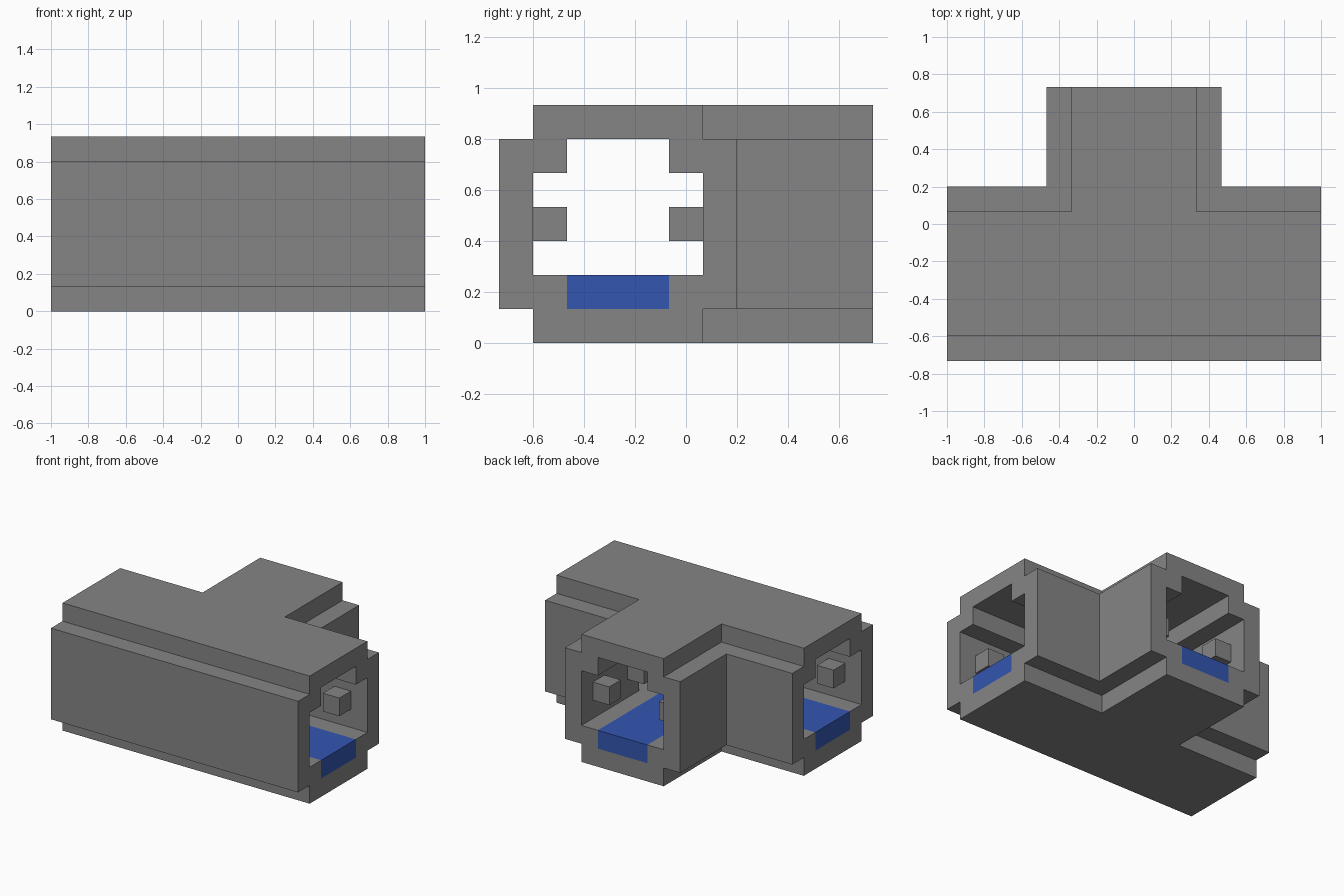
import bpy
import bmesh
from mathutils import Vector

if "Cube" in bpy.data.objects:
    bpy.data.objects.remove(bpy.data.objects["Cube"], do_unlink=True)

NX, NY, NZ = 15, 11, 7
U = 2 / NX                      # size of one block
ORIGIN = Vector((-NX * U / 2, -NY * U / 2, 0))


def material(name, rgb):
    mat = bpy.data.materials.new(name)
    mat.use_nodes = True
    color = (*rgb, 1)
    mat.diffuse_color = color
    mat.node_tree.nodes["Principled BSDF"].inputs["Base Color"].default_value = color
    return mat


def tee(i, j, inset):
    """T-shaped plan: a long run plus a rear branch, narrowed by inset."""
    run = inset <= j <= 6 - inset
    branch = j >= 3 and abs(i - 7) <= 3 - inset
    return run or branch


def cells(levels, rule):
    return {(i, j, k) for k in levels for i in range(NX) for j in range(NY) if rule(i, j)}


def ring(outer):
    """Plan band one block wide along the sides of the T, open at its ends."""
    return lambda i, j: tee(i, j, outer) and not tee(i, j, outer + 1)


def build(name, part, solid, mat):
    """Skin the exposed sides of a part's blocks and merge flat areas."""
    bm = bmesh.new()
    for cell in part:
        for axis in range(3):
            for side in (0, 1):
                step = list(cell)
                step[axis] += 2 * side - 1
                if tuple(step) in solid:
                    continue
                corners = []
                for a, b in ((0, 0), (1, 0), (1, 1), (0, 1)):
                    p = Vector(cell)
                    p[axis] += side
                    p[(axis + 1) % 3] += a
                    p[(axis + 2) % 3] += b
                    corners.append(bm.verts.new(p * U + ORIGIN))
                bm.faces.new(corners if side else corners[::-1])
    bmesh.ops.remove_doubles(bm, verts=bm.verts, dist=U / 100)
    bmesh.ops.dissolve_limit(bm, angle_limit=0.01, verts=bm.verts, edges=bm.edges)
    bmesh.ops.triangulate(bm, faces=[f for f in bm.faces if len(f.verts) > 4])
    mesh = bpy.data.meshes.new(name)
    bm.to_mesh(mesh)
    bm.free()
    mesh.materials.append(mat)
    bpy.context.collection.objects.link(bpy.data.objects.new(name, mesh))


grey = material("hull grey", (0.235, 0.235, 0.235))
blue = material("floor blue", (0.033, 0.093, 0.434))

# Studs sit at every third block along the inner walls
in_band = ring(1)


def stud_rule(i, j):
    spaced = i % 3 == 1 if j <= 5 else j % 3 == 0
    return in_band(i, j) and spaced


parts = {
    "base_plate": (cells([0], lambda i, j: tee(i, j, 1)), grey),
    "floor_edges": (cells([1], lambda i, j: tee(i, j, 0) and not tee(i, j, 2)), grey),
    "floor_walkway": (cells([1], lambda i, j: tee(i, j, 2)), blue),
    "outer_walls": (cells(range(2, 6), ring(0)), grey),
    "wall_studs": (cells([3], stud_rule), grey),
    "ceiling_rails": (cells([5], in_band), grey),
    "roof_plate": (cells([6], lambda i, j: tee(i, j, 1)), grey),
}

solid = set().union(*(part for part, _ in parts.values()))
for name, (part, mat) in parts.items():
    build(name, part, solid, mat)
